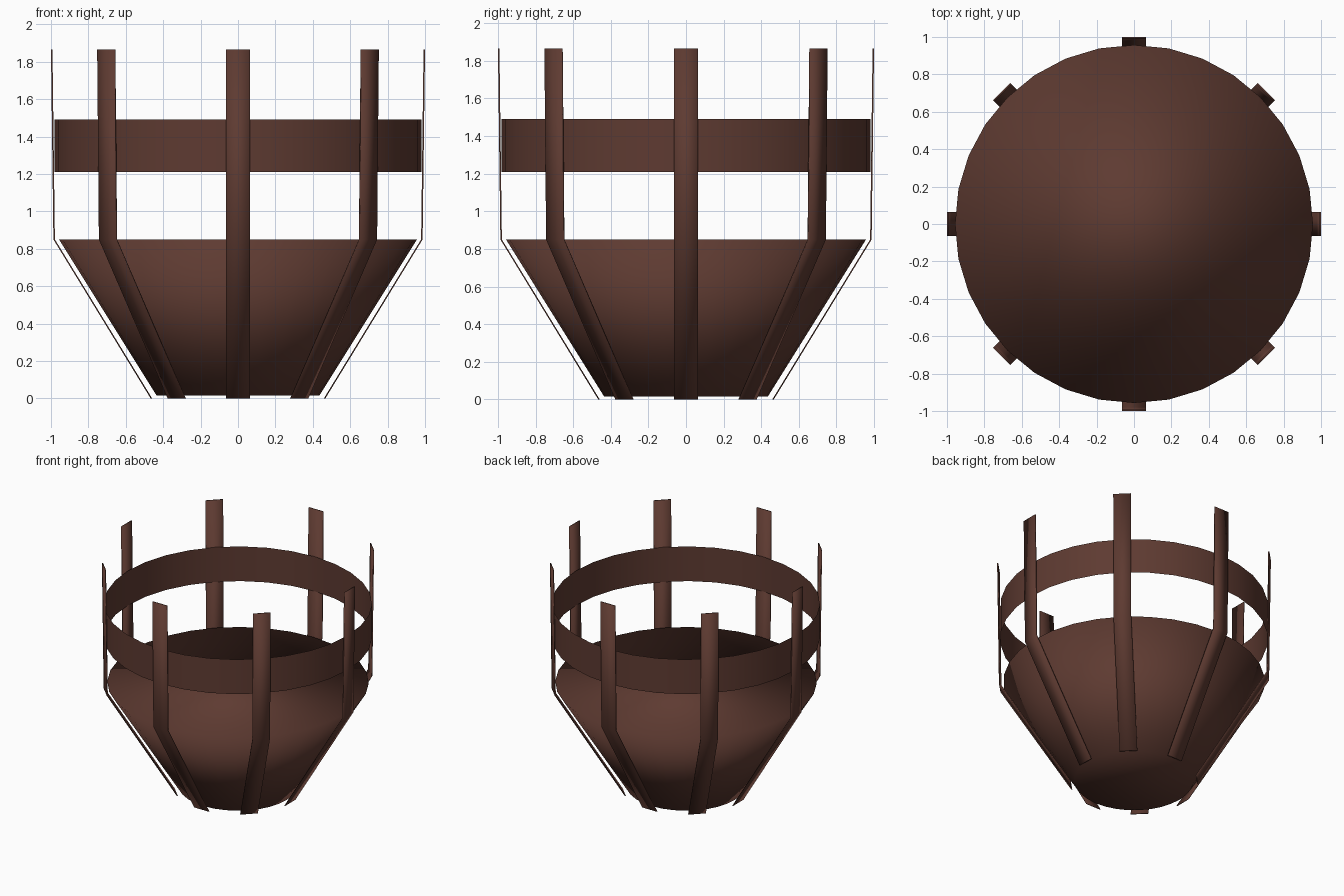
import bpy, bmesh, math
from mathutils import Matrix

if "Cube" in bpy.data.objects:
    bpy.data.objects.remove(bpy.data.objects["Cube"])

brown = bpy.data.materials.new("dark_brown")
brown.diffuse_color = (0.112, 0.043, 0.031, 1)
brown.use_nodes = True
brown.node_tree.nodes["Principled BSDF"].inputs["Base Color"].default_value = brown.diffuse_color


def finish(name, bm):
    """Turn a bmesh into a smooth-shaded brown object."""
    bmesh.ops.recalc_face_normals(bm, faces=bm.faces[:])
    for f in bm.faces:
        f.smooth = True
    me = bpy.data.meshes.new(name)
    bm.to_mesh(me)
    bm.free()
    me.materials.append(brown)
    ob = bpy.data.objects.new(name, me)
    bpy.context.collection.objects.link(ob)
    return ob


def cone(name, r1, r2, z1, z2, caps):
    bm = bmesh.new()
    bmesh.ops.create_cone(bm, cap_ends=caps, segments=32, radius1=r1, radius2=r2,
                          depth=z2 - z1, matrix=Matrix.Translation((0, 0, (z1 + z2) / 2)))
    return finish(name, bm)


# Closed tapering bowl, smooth over its rims
cone("bowl", 0.435, 0.957, 0.015, 0.85, True)

# Open hoop held by the straps
cone("hoop", 0.98, 0.98, 1.21, 1.49, False)

# Eight thin bent straps: (radius, height) along the outer face
PATH = [(0.467, 0.0), (0.987, 0.85), (1.0, 1.865)]
HALF_WIDTH, THICK = 0.065, 0.008


def strap(name, angle):
    bm = bmesh.new()
    rings = []
    for r, z in PATH:
        corners = [(r, -HALF_WIDTH), (r, HALF_WIDTH),
                   (r - THICK, HALF_WIDTH), (r - THICK, -HALF_WIDTH)]
        rings.append([bm.verts.new((x, y, z)) for x, y in corners])
    for a, b in zip(rings, rings[1:]):
        for i in range(4):
            j = (i + 1) % 4
            bm.faces.new((a[i], a[j], b[j], b[i]))
    bm.faces.new(rings[0])
    bm.faces.new(rings[-1])
    bm.transform(Matrix.Rotation(angle, 4, 'Z'))
    return finish(name, bm)


for k in range(8):
    strap(f"strap_{k + 1}", k * math.pi / 4)
